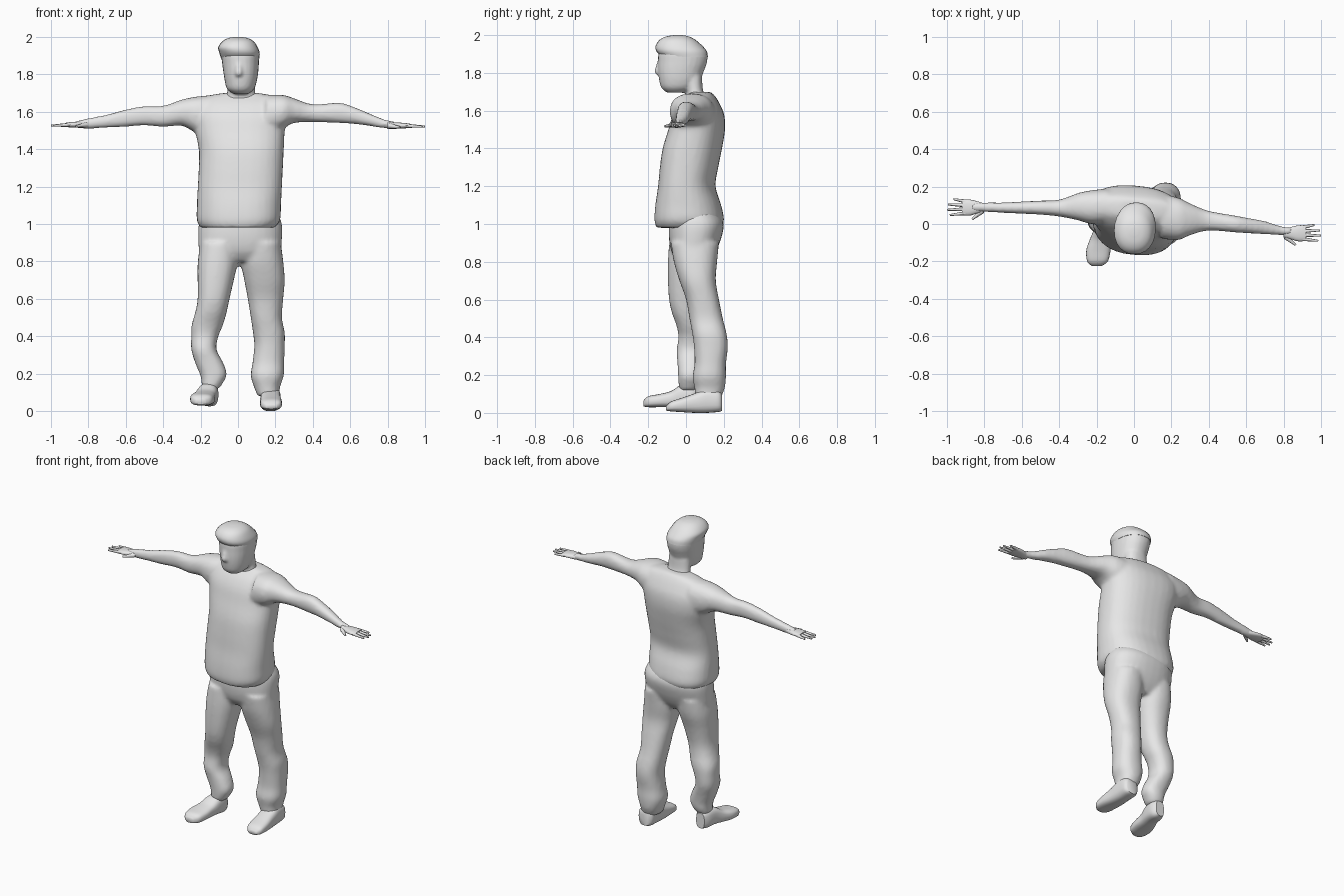
import bpy, bmesh, math
from mathutils import Vector

grey = bpy.data.materials.new("plain grey")
grey.diffuse_color = (0.8, 0.8, 0.8, 1)

# axis of travel -> the order in which (t, a, b) become x, y, z
ORDER = {"x": (0, 1, 2), "y": (1, 0, 2), "z": (1, 2, 0)}


def catmull(p0, p1, p2, p3, t):
    return [0.5 * (2 * b + (c - a) * t + (2 * a - 5 * b + 4 * c - d) * t * t
                   + (3 * b - a - 3 * c + d) * t ** 3)
            for a, b, c, d in zip(p0, p1, p2, p3)]


def loft(bm, axis, rings, power=2.3, sides=24, steps=4, yaw=0.0):
    """Closed tube through rings (position, a_min, a_max, b_min, b_max)."""
    dense = []
    last = len(rings) - 1
    for i in range(last):
        near = [rings[max(0, min(last, i + k))] for k in (-1, 0, 1, 2)]
        dense += [catmull(*near, s / steps) for s in range(steps)]
    dense.append(rings[-1])
    loops = []
    for t, a0, a1, b0, b1 in dense:
        loop = []
        for k in range(sides):
            u = 2 * math.pi * k / sides
            c, s = math.cos(u), math.sin(u)
            a = (a0 + a1) / 2 + (a1 - a0) / 2 * math.copysign(abs(c) ** (2 / power), c)
            b = (b0 + b1) / 2 + (b1 - b0) / 2 * math.copysign(abs(s) ** (2 / power), s)
            p = [(t, a, b)[n] for n in ORDER[axis]]
            p[1] += yaw * p[0]
            loop.append(bm.verts.new(p))
        loops.append(loop)
    for l0, l1 in zip(loops, loops[1:]):
        for k in range(sides):
            n = (k + 1) % sides
            bm.faces.new((l0[k], l0[n], l1[n], l1[k]))
    bm.faces.new(loops[0][::-1])
    bm.faces.new(loops[-1])


def finger(bm, start, end, r0, r1):
    """Tapered, slightly flattened finger between two points."""
    p, q = Vector(start), Vector(end)
    res = bmesh.ops.create_cone(bm, cap_ends=True, segments=8, radius1=r0,
                                radius2=r1, depth=(q - p).length)
    turn = (q - p).to_track_quat("Z", "Y")
    for v in res["verts"]:
        v.co = turn @ v.co + (p + q) / 2


def finish(name, bm, voxel=0.0, relax=4, angle=50):
    bmesh.ops.recalc_face_normals(bm, faces=bm.faces)
    mesh = bpy.data.meshes.new(name)
    bm.to_mesh(mesh)
    bm.free()
    mesh.materials.append(grey)
    ob = bpy.data.objects.new(name, mesh)
    bpy.context.collection.objects.link(ob)
    bpy.ops.object.select_all(action="DESELECT")
    ob.select_set(True)
    bpy.context.view_layer.objects.active = ob
    if voxel:  # fuse overlapping tubes into one soft skin
        mod = ob.modifiers.new("fuse", "REMESH")
        mod.mode, mod.voxel_size = "VOXEL", voxel
        soft = ob.modifiers.new("soften", "SMOOTH")
        soft.factor, soft.iterations = 0.5, relax
        for m in ("fuse", "soften"):
            bpy.ops.object.modifier_apply(modifier=m)
    bpy.ops.object.shade_smooth_by_angle(angle=math.radians(angle))
    return ob


# shirt body with both arms
bm = bmesh.new()
loft(bm, "z", [(0.98, -0.20, 0.195, -0.155, 0.185), (1.02, -0.22, 0.225, -0.165, 0.20),
               (1.10, -0.22, 0.23, -0.16, 0.185), (1.20, -0.215, 0.235, -0.145, 0.155),
               (1.30, -0.21, 0.24, -0.135, 0.17), (1.40, -0.21, 0.245, -0.12, 0.19),
               (1.50, -0.23, 0.25, -0.09, 0.205), (1.58, -0.24, 0.26, -0.065, 0.20),
               (1.64, -0.22, 0.25, -0.03, 0.175), (1.68, -0.18, 0.21, 0.01, 0.15),
               (1.70, -0.08, 0.11, 0.03, 0.13)], power=2.4, sides=32, yaw=-0.08)
loft(bm, "x", [(-0.87, 0.07, 0.11, 1.515, 1.55), (-0.80, 0.065, 0.115, 1.51, 1.565),
               (-0.70, 0.06, 0.115, 1.515, 1.585), (-0.60, 0.055, 0.12, 1.52, 1.612),
               (-0.50, 0.05, 0.125, 1.527, 1.63), (-0.40, 0.04, 0.13, 1.52, 1.632),
               (-0.30, 0.02, 0.165, 1.525, 1.665), (-0.23, 0.0, 0.18, 1.49, 1.68),
               (-0.14, 0.0, 0.19, 1.46, 1.69)])
loft(bm, "x", [(0.15, -0.08, 0.16, 1.47, 1.69), (0.24, -0.085, 0.14, 1.51, 1.69),
               (0.30, -0.06, 0.11, 1.54, 1.672), (0.40, -0.035, 0.07, 1.545, 1.64),
               (0.54, -0.045, 0.045, 1.54, 1.648), (0.62, -0.05, 0.03, 1.535, 1.625),
               (0.70, -0.055, 0.015, 1.525, 1.592), (0.78, -0.06, -0.01, 1.512, 1.56),
               (0.85, -0.06, -0.02, 1.51, 1.545)])
finish("shirt_and_arms", bm, voxel=0.012, relax=4)

# hands: palm, four fingers and a thumb; side -1 is the arm on -x
for side, y, z, label in ((-1, 0.088, 1.53, "right"), (1, -0.05, 1.525, "left")):
    bm = bmesh.new()
    palm = [(0.80, -0.022, 0.022, -0.016, 0.02), (0.84, -0.032, 0.034, -0.016, 0.018),
            (0.88, -0.043, 0.043, -0.014, 0.016), (0.92, -0.04, 0.042, -0.012, 0.012)]
    loft(bm, "x", [(side * t, y + a0, y + a1, z + b0, z + b1)
                   for t, a0, a1, b0, b1 in palm], sides=16)
    for off, tip, spread in ((-0.03, 0.985, -0.04), (-0.009, 1.0, -0.012),
                             (0.012, 0.995, 0.016), (0.032, 0.965, 0.045)):
        finger(bm, (side * 0.90, y + off, z), (side * tip, y + spread, z - 0.004),
               0.011, 0.005)
    finger(bm, (side * 0.81, y - 0.018, z), (side * 0.865, y - 0.062, z - 0.008),
           0.014, 0.006)
    finish(label + "_hand", bm)

# trousers: seat and two legs
bm = bmesh.new()
loft(bm, "z", [(0.80, -0.15, 0.18, -0.04, 0.12), (0.85, -0.205, 0.225, -0.075, 0.155),
               (0.92, -0.212, 0.235, -0.09, 0.185), (1.00, -0.21, 0.235, -0.09, 0.20),
               (1.06, -0.19, 0.21, -0.08, 0.17)], sides=32)
loft(bm, "z", [(0.12, -0.195, -0.10, -0.035, 0.06), (0.16, -0.195, -0.075, -0.04, 0.08),
               (0.20, -0.205, -0.06, -0.042, 0.085), (0.26, -0.23, -0.08, -0.045, 0.095),
               (0.33, -0.25, -0.115, -0.05, 0.11), (0.40, -0.25, -0.105, -0.04, 0.115),
               (0.46, -0.248, -0.08, -0.05, 0.115), (0.53, -0.228, -0.06, -0.075, 0.105),
               (0.60, -0.216, -0.045, -0.09, 0.105), (0.70, -0.216, -0.022, -0.096, 0.125),
               (0.80, -0.215, -0.002, -0.096, 0.155), (0.90, -0.20, 0.0, -0.09, 0.17)])
loft(bm, "z", [(0.08, 0.105, 0.22, 0.05, 0.185), (0.13, 0.085, 0.225, 0.045, 0.205),
               (0.19, 0.068, 0.245, 0.035, 0.212), (0.26, 0.078, 0.247, 0.045, 0.212),
               (0.35, 0.087, 0.25, 0.042, 0.222), (0.42, 0.08, 0.25, 0.033, 0.215),
               (0.50, 0.068, 0.235, 0.018, 0.195), (0.60, 0.052, 0.242, 0.0, 0.175),
               (0.70, 0.033, 0.25, -0.035, 0.158), (0.80, 0.015, 0.242, -0.065, 0.165),
               (0.90, 0.02, 0.23, -0.08, 0.175)])
finish("trousers", bm, voxel=0.012, relax=4)

# shoes: toe to heel
bm = bmesh.new()
loft(bm, "y", [(-0.225, -0.225, -0.175, 0.035, 0.065), (-0.20, -0.25, -0.14, 0.03, 0.088),
               (-0.14, -0.255, -0.125, 0.03, 0.10), (-0.08, -0.235, -0.12, 0.03, 0.115),
               (-0.03, -0.215, -0.11, 0.03, 0.145), (0.03, -0.20, -0.105, 0.025, 0.15),
               (0.065, -0.18, -0.12, 0.03, 0.13)], power=2.8)
finish("right_shoe", bm)
bm = bmesh.new()
loft(bm, "y", [(-0.105, 0.15, 0.205, 0.012, 0.035), (-0.08, 0.125, 0.23, 0.008, 0.06),
               (-0.02, 0.118, 0.235, 0.004, 0.08), (0.05, 0.118, 0.23, 0.0, 0.105),
               (0.11, 0.12, 0.228, 0.0, 0.13), (0.17, 0.12, 0.225, 0.005, 0.12),
               (0.19, 0.135, 0.21, 0.01, 0.10)], power=2.8)
finish("left_shoe", bm)

# head with neck and nose
bm = bmesh.new()
loft(bm, "z", [(1.66, -0.065, 0.10, 0.0, 0.11), (1.71, -0.058, 0.092, 0.0, 0.09),
               (1.78, -0.055, 0.09, -0.02, 0.085)])
loft(bm, "z", [(1.695, -0.025, 0.055, -0.10, 0.0), (1.72, -0.058, 0.085, -0.13, 0.045),
               (1.76, -0.07, 0.10, -0.142, 0.075), (1.81, -0.078, 0.108, -0.148, 0.095),
               (1.86, -0.085, 0.112, -0.148, 0.112), (1.91, -0.09, 0.112, -0.145, 0.11),
               (1.95, -0.08, 0.09, -0.12, 0.07)], power=2.2)
loft(bm, "z", [(1.79, -0.012, 0.022, -0.158, -0.12), (1.81, -0.015, 0.025, -0.167, -0.12),
               (1.86, -0.008, 0.018, -0.152, -0.12)], sides=12)
finish("head", bm, voxel=0.009, relax=3)

# hair: cap with a swept fringe
bm = bmesh.new()
loft(bm, "z", [(1.885, -0.09, 0.114, -0.13, 0.116), (1.915, -0.1, 0.116, -0.157, 0.11),
               (1.945, -0.106, 0.105, -0.16, 0.085), (1.975, -0.085, 0.085, -0.14, 0.05),
               (1.993, -0.055, 0.055, -0.105, 0.015), (2.0, -0.02, 0.02, -0.06, -0.02)],
     power=2.2)
finish("hair", bm)
